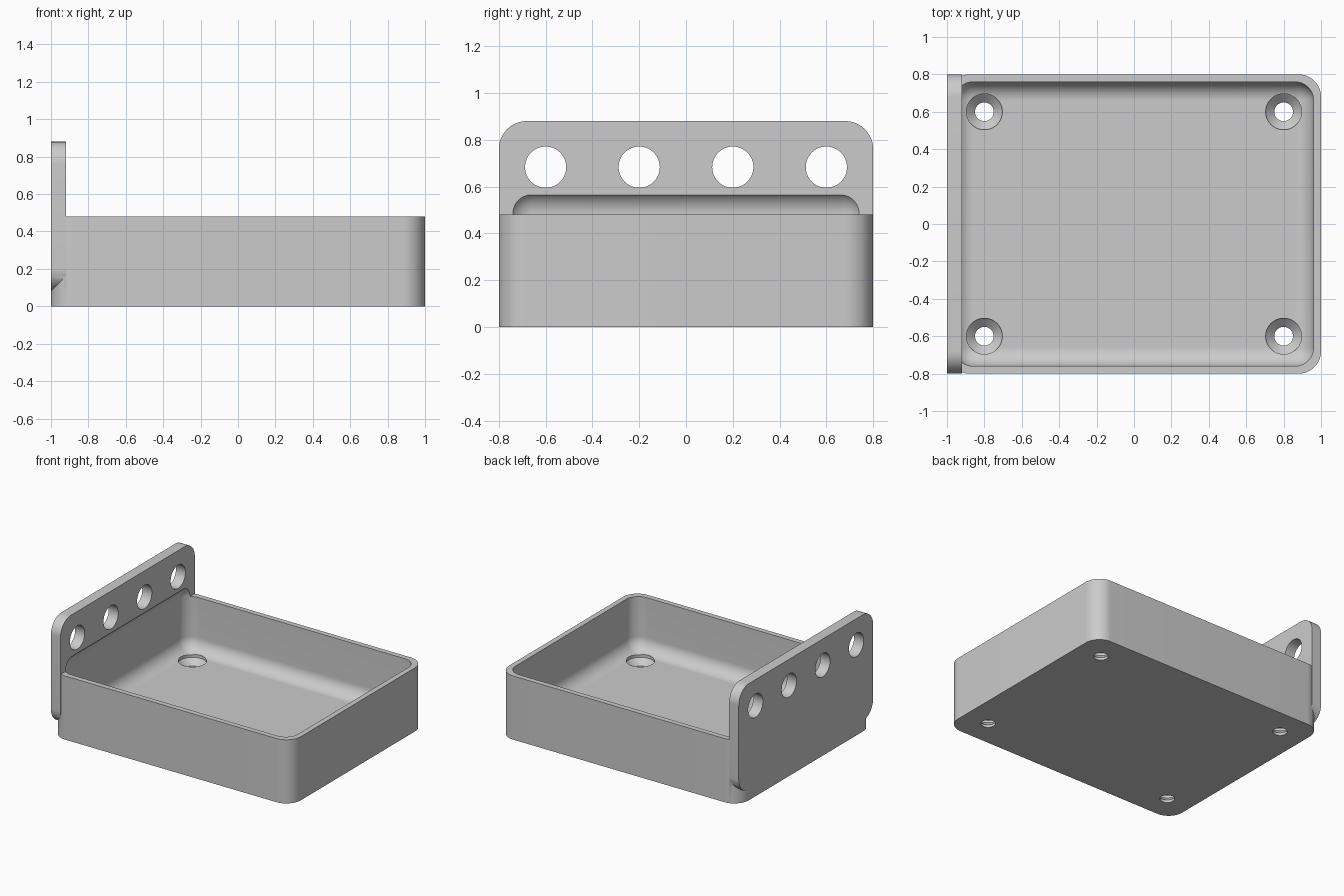
import bpy
import bmesh
from math import cos, sin, pi
from mathutils import Matrix, Vector

if "Cube" in bpy.data.objects:
    bpy.data.objects.remove(bpy.data.objects["Cube"], do_unlink=True)

grey = bpy.data.materials.new("plain_grey")
grey.use_nodes = True
colour = (0.6, 0.6, 0.6, 1)
grey.diffuse_color = colour
grey.node_tree.nodes["Principled BSDF"].inputs["Base Color"].default_value = colour


def finish(bm, name):
    bmesh.ops.recalc_face_normals(bm, faces=bm.faces)
    mesh = bpy.data.meshes.new(name)
    bm.to_mesh(mesh)
    bm.free()
    mesh.materials.append(grey)
    ob = bpy.data.objects.new(name, mesh)
    bpy.context.collection.objects.link(ob)
    return ob


def rounded_box(name, low, high, radius, axis=None, segments=16):
    """Box with rounded edges: only those along axis, or all of them."""
    low, high = Vector(low), Vector(high)
    bm = bmesh.new()
    bmesh.ops.create_cube(bm, size=1, matrix=Matrix.Translation((low + high) / 2)
                          @ Matrix.Diagonal((high - low).to_4d()))
    edges = [e for e in bm.edges if axis is None
             or abs((e.verts[0].co - e.verts[1].co)[axis]) > 0.01]
    bmesh.ops.bevel(bm, geom=edges, offset=radius, segments=segments,
                    profile=0.5, affect='EDGES')
    return finish(bm, name)


def turned(name, profile, matrix, sides=48):
    """Closed solid of revolution from (radius, height) pairs."""
    bm = bmesh.new()
    rings = [[bm.verts.new(matrix @ Vector((r * cos(2 * pi * i / sides),
                                           r * sin(2 * pi * i / sides), z)))
              for i in range(sides)] for r, z in profile]
    for a, b in zip(rings, rings[1:]):
        for i in range(sides):
            j = (i + 1) % sides
            bm.faces.new((a[i], a[j], b[j], b[i]))
    bm.faces.new(rings[0])
    bm.faces.new(rings[-1])
    return finish(bm, name)


def combine(target, tool, operation):
    tool.hide_render = True
    mod = target.modifiers.new(operation.lower(), 'BOOLEAN')
    mod.operation = operation
    mod.solver = 'EXACT'
    mod.object = tool
    bpy.context.view_layer.objects.active = target
    bpy.ops.object.modifier_apply(modifier=mod.name)
    bpy.data.objects.remove(tool, do_unlink=True)


# Tray body fused with the upright mounting plate
tray = rounded_box("tray_with_mounting_plate", (-1, -0.8, 0), (1, 0.8, 0.48), 0.12, axis=2)
plate = rounded_box("mounting_plate", (-1, -0.8, 0.08), (-0.92, 0.8, 0.88), 0.12, axis=0)
combine(tray, plate, 'UNION')

# Soft-edged cavity, which also bites into the plate above the rim
cavity = rounded_box("cavity_cutter", (-0.96, -0.76, 0.08), (0.96, 0.76, 0.585), 0.1)
combine(tray, cavity, 'DIFFERENCE')

# Countersunk screw holes in the floor
screw = [(0.05, -0.1), (0.05, 0.02), (0.096, 0.063), (0.096, 0.2)]
for x in (-0.8, 0.8):
    for y in (-0.6, 0.6):
        hole = turned("screw_cutter", screw, Matrix.Translation((x, y, 0)))
        combine(tray, hole, 'DIFFERENCE')

# Row of round holes through the plate
for y in (-0.6, -0.2, 0.2, 0.6):
    place = Matrix.Translation((-0.96, y, 0.683)) @ Matrix.Rotation(pi / 2, 4, 'Y')
    hole = turned("plate_hole_cutter", [(0.088, -0.1), (0.088, 0.1)], place)
    combine(tray, hole, 'DIFFERENCE')

# Smooth curves, sharp edges
bpy.ops.object.select_all(action='DESELECT')
tray.select_set(True)
bpy.context.view_layer.objects.active = tray
bpy.ops.object.shade_smooth_by_angle(angle=pi / 6)
